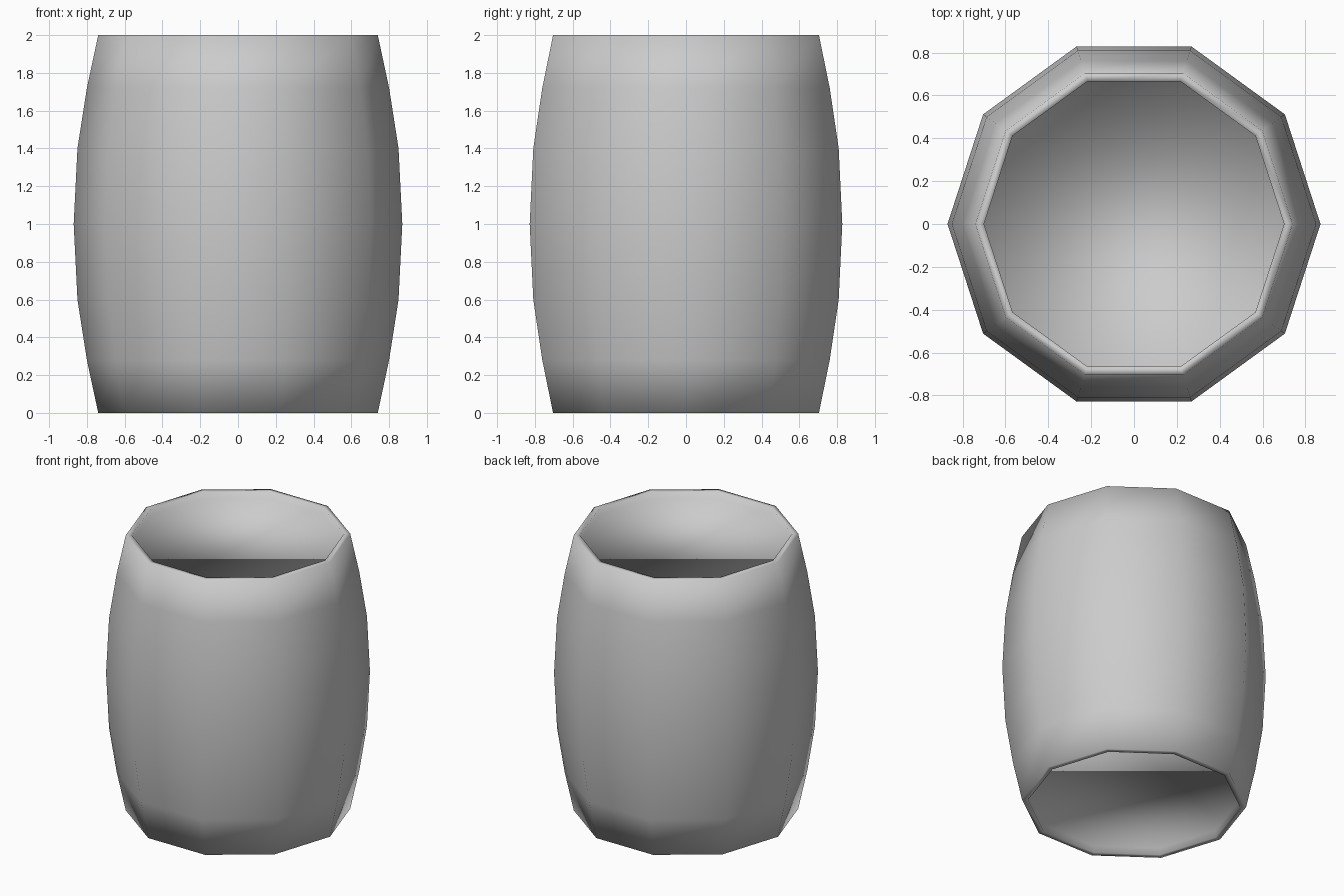
import bpy, bmesh
from math import cos, sin, tau

cube = bpy.data.objects.get("Cube")
if cube:
    bpy.data.objects.remove(cube, do_unlink=True)

SIDES = 10
# Upper half of the stave curve, as (radius, height above the middle)
BULGE = [(0.87, 0.0), (0.85, 0.4), (0.80, 0.72), (0.74, 1.0)]
# Rim thickness and recessed head, from the rim inwards
HEAD = [(0.70, 1.0), (0.70, 0.95)]

grey = bpy.data.materials.new("barrel grey")
grey.use_nodes = True
colour = (0.6, 0.6, 0.6, 1)
grey.diffuse_color = colour
grey.node_tree.nodes["Principled BSDF"].inputs["Base Color"].default_value = colour

# Full profile from the bottom head to the top head
upper = BULGE + HEAD
profile = [(r, -z) for r, z in reversed(upper[1:])] + upper

bm = bmesh.new()
rings = [[bm.verts.new((r * cos(tau * i / SIDES), r * sin(tau * i / SIDES), z + 1))
          for i in range(SIDES)] for r, z in profile]

# Staves, rims and recess walls
for low, high in zip(rings, rings[1:]):
    for i in range(SIDES):
        j = (i + 1) % SIDES
        bm.faces.new((low[i], low[j], high[j], high[i]))

# Bottom and top heads
bm.faces.new(list(reversed(rings[0])))
bm.faces.new(rings[-1])
bmesh.ops.recalc_face_normals(bm, faces=bm.faces)
for face in bm.faces:
    face.smooth = True

mesh = bpy.data.meshes.new("barrel")
bm.to_mesh(mesh)
bm.free()
mesh.materials.append(grey)
barrel = bpy.data.objects.new("barrel", mesh)
bpy.context.collection.objects.link(barrel)
